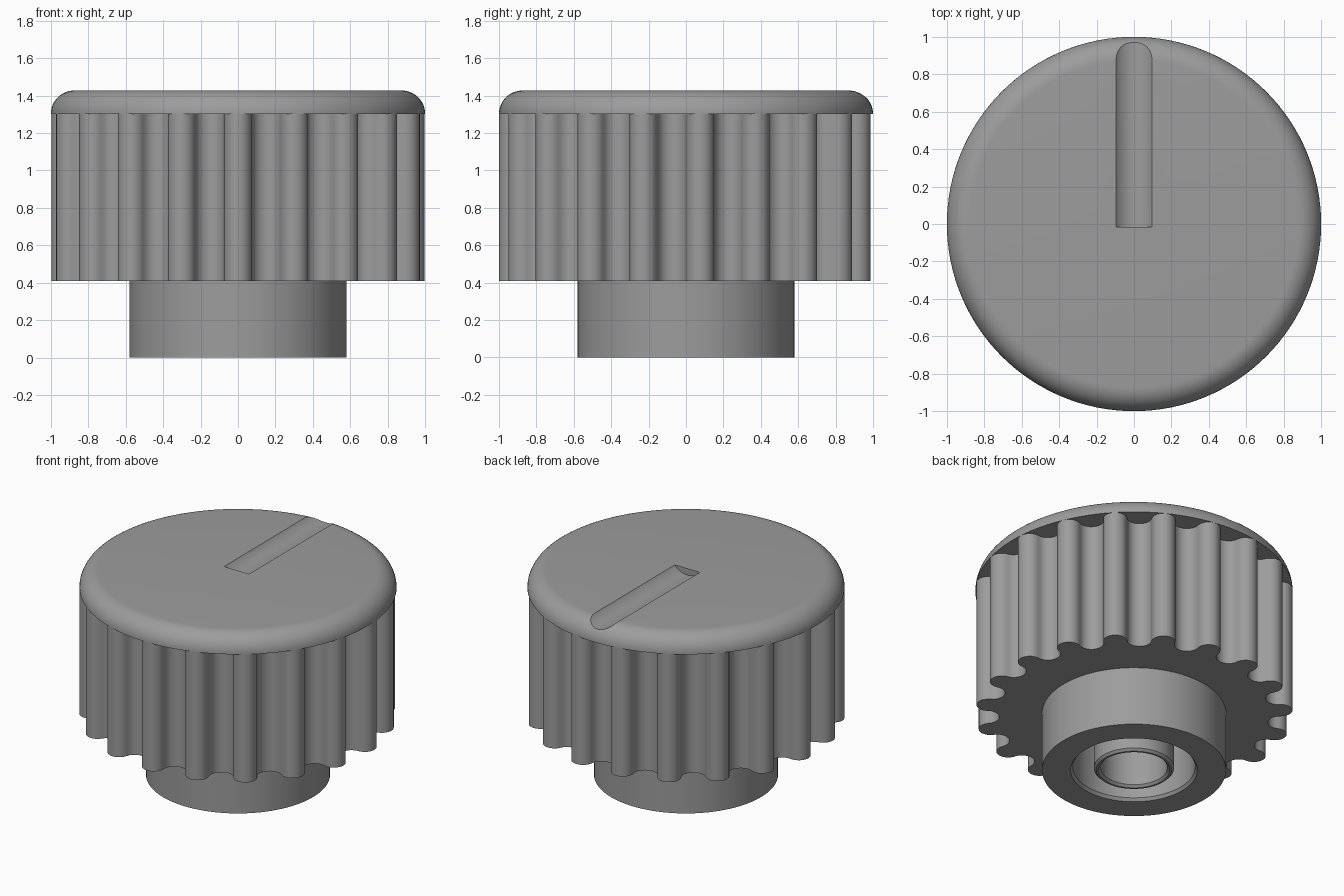
import bpy, bmesh, math
from mathutils import Vector, Matrix

if "Cube" in bpy.data.objects:
    bpy.data.objects.remove(bpy.data.objects["Cube"])

grey = bpy.data.materials.new("mid_grey")
grey.diffuse_color = (0.335, 0.335, 0.335, 1)
grey.use_nodes = True
grey.node_tree.nodes["Principled BSDF"].inputs["Base Color"].default_value = grey.diffuse_color


def make_object(name, bm):
    bmesh.ops.remove_doubles(bm, verts=bm.verts, dist=1e-5)
    bmesh.ops.recalc_face_normals(bm, faces=bm.faces)
    mesh = bpy.data.meshes.new(name)
    bm.to_mesh(mesh)
    bm.free()
    mesh.materials.append(grey)
    obj = bpy.data.objects.new(name, mesh)
    bpy.context.collection.objects.link(obj)
    return obj


def lathe(name, profile, steps=128):
    """Spin a closed (radius, height) profile around z."""
    bm = bmesh.new()
    verts = [bm.verts.new((r, 0, z)) for r, z in profile]
    edges = [bm.edges.new((a, b)) for a, b in zip(verts, verts[1:])]
    bmesh.ops.spin(bm, geom=verts + edges, cent=(0, 0, 0), axis=(0, 0, 1),
                   angle=math.tau, steps=steps, use_merge=True)
    return make_object(name, bm)


def cut(obj, cutter):
    mod = obj.modifiers.new("cut", 'BOOLEAN')
    mod.operation = 'DIFFERENCE'
    mod.solver = 'EXACT'
    mod.object = cutter
    bpy.context.view_layer.objects.active = obj
    bpy.ops.object.modifier_apply(modifier=mod.name)
    bpy.data.objects.remove(cutter)


# Cap: disc with a rounded upper rim
RIM, CAP_Z, TOP_Z = 0.125, 1.302, 1.427
arc = [(1 - RIM + RIM * math.cos(t), CAP_Z + RIM * math.sin(t))
       for t in (math.pi / 2 * i / 12 for i in range(13))]
cap = lathe("cap", [(0, CAP_Z)] + arc + [(0, TOP_Z)])

# Pointer groove: shallow round channel from the centre to the back rim
bm = bmesh.new()
bmesh.ops.create_cone(bm, cap_ends=True, segments=96, radius1=0.127, radius2=0.127, depth=1.215,
                      matrix=Matrix.Translation((0, 0.5925, TOP_Z + 0.082))
                      @ Matrix.Rotation(math.pi / 2, 4, 'X'))
cut(cap, make_object("pointer_cutter", bm))

# Fluted grip: rounded lobes joined by rounded hollows
LOBES, LOBE_R, BODY_Z = 19, 0.075, 0.41
pitch = math.tau / LOBES


def radial(a):
    return Vector((math.cos(a), math.sin(a), 0))


def lobe_point(a, t):
    u, v = radial(a), radial(a + math.pi / 2)
    return u * (1 - LOBE_R) + (u * math.cos(t) + v * math.sin(t)) * LOBE_R


outline = []
for k in range(LOBES):
    a = -math.pi / 2 + k * pitch
    outline += [lobe_point(a, math.pi * (i / 12 - 0.5)) for i in range(13)]
    start, end = lobe_point(a, math.pi / 2), lobe_point(a + pitch, -math.pi / 2)
    mid, half = (start + end) / 2, (start - end) / 2
    inward = radial(a + pitch / 2) * -0.95 * half.length
    outline += [mid + half * math.cos(t) + inward * math.sin(t)
                for t in (math.pi * i / 10 for i in range(1, 10))]

bm = bmesh.new()
base = bm.faces.new([bm.verts.new(p + Vector((0, 0, BODY_Z))) for p in outline])
side = bmesh.ops.extrude_face_region(bm, geom=[base], use_keep_orig=True)
bmesh.ops.translate(bm, vec=(0, 0, CAP_Z - BODY_Z),
                    verts=[g for g in side["geom"] if isinstance(g, bmesh.types.BMVert)])
grip = make_object("fluted_grip", bm)
cut(grip, lathe("bore_cutter", [(0, 0.2), (0.5, 0.2), (0.5, 0.95), (0, 0.95)]))

# Collar: hollow neck whose bore runs up into the grip
collar = lathe("collar", [(0, 1.0), (0.58, 1.0), (0.58, 0), (0.40, 0), (0.385, 0.02),
                          (0.385, 0.9), (0, 0.9)])

# Shaft socket: tube inside the bore with chamfered edges at its mouth
socket = lathe("shaft_socket", [(0.253, 0.92), (0.253, 0.015), (0.238, 0), (0.225, 0),
                                (0.21, 0.015), (0.21, 0.92), (0.253, 0.92)])

# Smooth the round faces, keep the edges crisp
bpy.ops.object.select_all(action='DESELECT')
for obj in (cap, grip, collar, socket):
    obj.select_set(True)
bpy.context.view_layer.objects.active = cap
bpy.ops.object.shade_smooth_by_angle(angle=math.radians(30))
